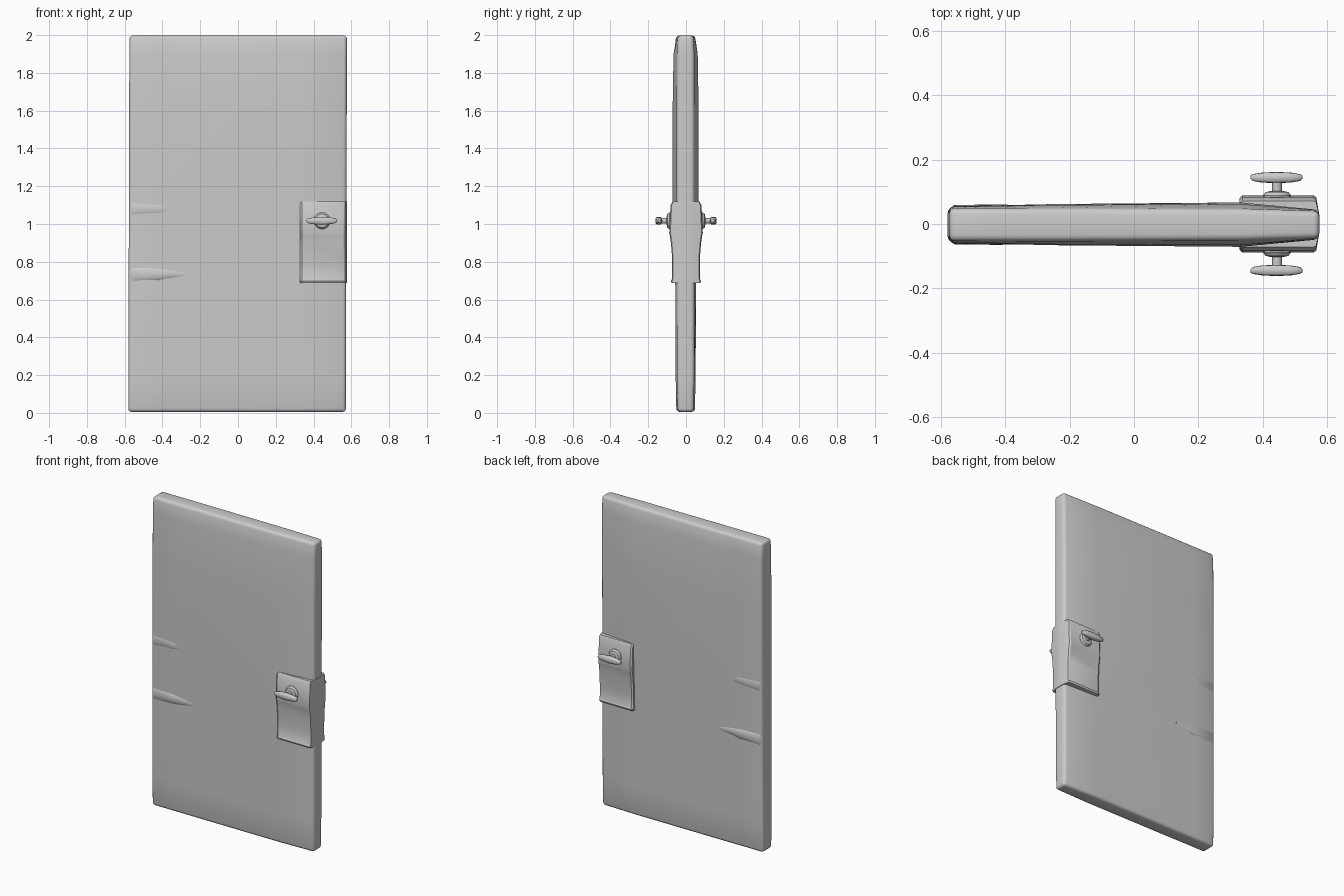
import bpy, bmesh, math
from mathutils import Matrix

if "Cube" in bpy.data.objects:
    bpy.data.objects.remove(bpy.data.objects["Cube"])


def finish(bm, name, angle=35):
    bmesh.ops.recalc_face_normals(bm, faces=bm.faces[:])
    me = bpy.data.meshes.new(name)
    bm.to_mesh(me)
    bm.free()
    ob = bpy.data.objects.new(name, me)
    bpy.context.collection.objects.link(ob)
    bpy.ops.object.select_all(action='DESELECT')
    bpy.context.view_layer.objects.active = ob
    ob.select_set(True)
    bpy.ops.object.shade_smooth_by_angle(angle=math.radians(angle))
    return ob


def loft(bm, rings):
    """Skin a list of closed rings and cap both ends."""
    vs = [[bm.verts.new(p) for p in r] for r in rings]
    n = len(vs[0])
    for a, b in zip(vs, vs[1:]):
        for i in range(n):
            j = (i + 1) % n
            bm.faces.new((a[i], a[j], b[j], b[i]))
    bm.faces.new(vs[0])
    bm.faces.new(vs[-1])


# Door slab: gently bulged panel, half thickness per (z, x) station
xs = [-0.578, -0.42, -0.25, 0.33, 0.574]
rows = [(0.005, [.048, .048, .049, .049, .042]),
        (0.20, [.053, .053, .053, .053, .046]),
        (0.70, [.055, .055, .055, .055, .046]),
        (1.10, [.057, .060, .064, .069, .046]),
        (1.60, [.057, .060, .064, .069, .046]),
        (1.90, [.056, .058, .061, .064, .045]),
        (1.998, [.050, .050, .050, .048, .042])]
bm = bmesh.new()
rings = []
for z, h in rows:
    ring = [(x + 0.003 * (z - 1), -t - 0.002, z) for x, t in zip(xs, h)]
    ring += [(x + 0.003 * (z - 1), t - 0.002, z) for x, t in reversed(list(zip(xs, h)))]
    rings.append(ring)
# strips between rows, then caps made from quads
grid = [[bm.verts.new(p) for p in r] for r in rings]
n = len(xs)
for a, b in zip(grid, grid[1:]):
    for i in range(2 * n):
        j = (i + 1) % (2 * n)
        bm.faces.new((a[i], a[j], b[j], b[i]))
for r in (grid[0], grid[-1]):
    for i in range(n - 1):
        bm.faces.new((r[i], r[i + 1], r[2 * n - 2 - i], r[2 * n - 1 - i]))
bmesh.ops.recalc_face_normals(bm, faces=bm.faces[:])
rim = [e for e in bm.edges if e.calc_face_angle(0) > math.radians(45)]
bmesh.ops.bevel(bm, geom=rim, offset=0.018, segments=3, profile=0.5, affect='EDGES')
finish(bm, "door_panel")

# Hinge ribs: half-round ridges fading into the panel
for name, z in (("upper_hinge_rib", 1.08), ("lower_hinge_rib", 0.735)):
    for side, s in (("front", -1), ("back", 1)):
        bm = bmesh.new()
        rings = []
        for x, out, w in ((-0.574, .050, .040), (-0.56, .061, .045),
                          (-0.42, .063, .038), (-0.28, .057, .018)):
            rings.append([(x, s * (0.045 + (out - 0.045) * math.sin(math.pi * k / 8)) - 0.002,
                           z + w * math.cos(math.pi * k / 8)) for k in range(9)])
        loft(bm, rings)
        finish(bm, side + "_" + name, 50)

# Lock case wrapping the latch edge, with a concave lower cover
prof = [(.072, 1.118), (.082, 1.10), (.089, .95), (.086, .938), (.080, .90),
        (.075, .84), (.073, .78), (.074, .71), (.080, .698), (.076, .688)]
bm = bmesh.new()
rings = []
for x, f in ((.328, .90), (.338, 1), (.558, 1), (.567, .93), (.577, .3)):
    rings.append([(x, -y * f, z) for y, z in prof] +
                 [(x, y * f, z) for y, z in reversed(prof)])
loft(bm, rings)
finish(bm, "lock_case", 30)


# Handles on both sides: rosette, stem and lens-shaped grip
def lathe(bm, pts, s, n=20):
    loft(bm, [[(0.445 + r * math.cos(2 * math.pi * k / n), s * y,
                1.017 + r * math.sin(2 * math.pi * k / n)) for k in range(n)]
              for r, y in pts])


for side, s in (("front", -1), ("back", 1)):
    bm = bmesh.new()
    lathe(bm, [(.044, .075), (.044, .088), (.036, .099), (.018, .103)], s)
    finish(bm, side + "_handle_rosette")
    bm = bmesh.new()
    lathe(bm, [(.015, .095), (.015, .14)], s, 12)
    finish(bm, side + "_handle_stem")
    bm = bmesh.new()
    rings = []
    for x, y0, y1, w in ((-.081, .141, .151, .006), (-.074, .134, .155, .012),
                         (-.045, .129, .160, .018), (0, .127, .162, .021),
                         (.045, .129, .160, .018), (.074, .134, .155, .012),
                         (.081, .141, .151, .006)):
        m, h = (y0 + y1) / 2, (y1 - y0) / 2
        ring = []
        for k in range(12):
            c, d = math.cos(math.pi * k / 6), math.sin(math.pi * k / 6)
            ring.append((0.443 + x, s * (m + h * math.copysign(abs(c) ** .6, c)),
                         1.017 + w * math.copysign(abs(d) ** .6, d)))
        rings.append(ring)
    loft(bm, rings)
    finish(bm, side + "_handle_grip", 45)
